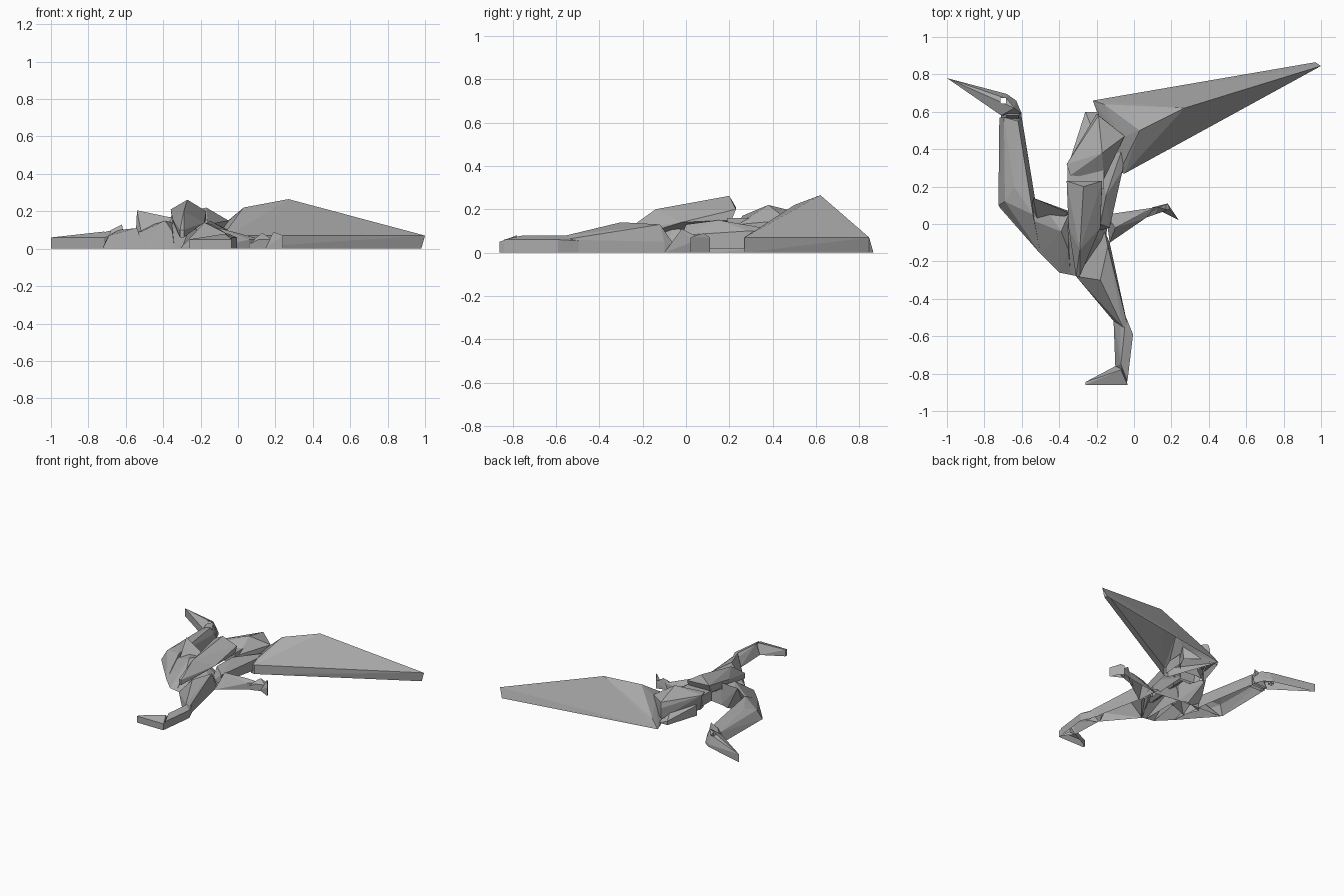
import bpy
import bmesh

cube = bpy.data.objects.get("Cube")
if cube:
    bpy.data.objects.remove(cube, do_unlink=True)

grey = bpy.data.materials.new("plain grey")
grey.use_nodes = True
grey.diffuse_color = (0.4, 0.4, 0.4, 1)
grey.node_tree.nodes["Principled BSDF"].inputs["Base Color"].default_value = grey.diffuse_color


def open_underside(mesh, floor=0.0):
    """Remove the faces lying flat on the floor, leaving a shell."""
    bm = bmesh.new()
    bm.from_mesh(mesh)
    under = [f for f in bm.faces if all(v.co.z < floor + 0.001 for v in f.verts)]
    bmesh.ops.delete(bm, geom=under, context='FACES')
    bm.to_mesh(mesh)
    bm.free()


def facet(name, outline, ridge, floor=0.0, hollow=True):
    """Faceted shell: outline points on the floor (a third number adds a wall top),
    capped by ridge points and left open underneath when hollow."""
    bm = bmesh.new()
    for x, y, *wall in outline:
        for z in [floor] + wall:
            bm.verts.new((x, y, z))
    for point in ridge:
        bm.verts.new(point)
    bmesh.ops.convex_hull(bm, input=bm.verts[:])
    loose = [v for v in bm.verts if not v.link_faces]
    bmesh.ops.delete(bm, geom=loose, context='VERTS')
    bmesh.ops.dissolve_limit(bm, angle_limit=0.01, verts=bm.verts[:], edges=bm.edges[:])
    bmesh.ops.recalc_face_normals(bm, faces=bm.faces[:])
    mesh = bpy.data.meshes.new(name)
    bm.to_mesh(mesh)
    bm.free()
    if hollow:
        open_underside(mesh, floor)
    mesh.materials.append(grey)
    obj = bpy.data.objects.new(name, mesh)
    bpy.context.scene.collection.objects.link(obj)
    return obj


# Head and beak
head = facet("head_and_beak",
             [(-1, .78, .06), (-.68, .695, .02), (-.63, .66, .02), (-.6, .59, .05), (-.71, .58, .06)],
             [(-.68, .67, .085), (-.64, .62, .1)], hollow=False)

# Square eye hole through the head, then the head is opened underneath
bpy.ops.mesh.primitive_cube_add(size=1, location=(-.7, .66, 0))
cutter = bpy.context.object
cutter.scale = (.03, .03, 1)
hole = head.modifiers.new("eye_hole", 'BOOLEAN')
hole.operation = 'DIFFERENCE'
hole.object = cutter
graph = bpy.context.evaluated_depsgraph_get()
head.data = bpy.data.meshes.new_from_object(head.evaluated_get(graph))
head.modifiers.clear()
bpy.data.objects.remove(cutter, do_unlink=True)
open_underside(head.data)

# Neck, with the raised knot behind the head
facet("neck",
      [(-.72, .57), (-.6, .57, .05), (-.53, .14), (-.5, -.16), (-.725, .1)],
      [(-.695, .57, .07), (-.62, .55, .1), (-.69, .12, .07), (-.64, .2, .1), (-.54, .05, .11)])
facet("neck_knot", [(-.71, .6), (-.6, .6), (-.605, .54), (-.71, .54)],
      [(-.62, .58, .13), (-.68, .58, .1)])

# Breast and trunk
facet("breast",
      [(-.72, .09), (-.5, -.16), (-.4, -.26), (-.34, -.27), (-.34, .07), (-.53, .08)],
      [(-.39, -.04, .15), (-.45, .05, .13), (-.35, -.14, .09), (-.35, .05, .14)])
facet("trunk",
      [(-.4, -.26), (-.3, -.28), (-.15, -.1), (-.14, .04), (-.35, .07)],
      [(-.37, -.08, .1), (-.34, .05, .15), (-.25, -.05, .14)])
facet("shoulder_spike", [(-.55, .05), (-.5, -.06), (-.34, .0), (-.35, .07), (-.42, .09)],
      [(-.54, .14, .205), (-.35, .06, .165)])

# Folded wing: inner strip, angled outer panel and the fold between them
facet("folded_wing_inner", [(-.31, -.28, .1), (-.29, -.28, .1)],
      [(-.36, .23, .21), (-.27, .2, .262), (-.17, .23, .2), (-.35, .2, .14),
       (-.17, .21, .15), (-.35, -.02, .16), (-.29, -.14, .2), (-.18, -.02, .14),
       (-.28, .1, .08)], floor=.06)
facet("folded_wing_outer",
      [(-.34, .31), (-.2, .59, .13), (-.06, .47, .13), (-.16, .24, .13), (-.33, .26)],
      [(-.36, .32, .17), (-.17, .38, .22), (-.19, .58, .17), (-.05, .47, .15),
       (-.34, .26, .17)], floor=.05)
facet("folded_wing_fold",
      [(-.355, .19, .16), (-.16, .19, .16), (-.16, .29, .16), (-.355, .31, .16)],
      [], floor=.08)
facet("folded_wing_point",
      [(-.34, .35, .1), (-.2, .45, .12), (-.19, .6), (-.26, .6, .05)], [], floor=.02)
facet("wing_link", [(-.2, -.04), (-.13, -.02, .08), (-.06, .29, .1), (-.05, .44, .1), (-.18, .3)],
      [(-.15, .15, .15), (-.18, 0, .13)], floor=.02)

# Spread wing: walled leading edge, sloping to the ground behind
facet("spread_wing",
      [(-.08, .275, .07), (-.05, .27, .07), (.98, .845), (.97, .865), (-.22, .66), (-.19, .58)],
      [(1, .845, .07), (.03, .5, .22), (.27, .62, .265),
       (-.16, .64, .06), (-.07, .46, .13)])

# Rear limb with a hooked tip
facet("rear_limb", [(-.15, .05), (-.13, -.1), (.06, .03, .05), (.12, .09, .05), (-.02, .06)],
      [(-.1, -.02, .11), (.05, .06, .07)])
facet("rear_limb_end",
      [(.02, .02), (.11, .05, .05), (.18, .075, .05), (.18, .11, .05), (.1, .09)],
      [(.13, .09, .085)])
facet("rear_limb_hook", [(.14, .07), (.24, .02, .07), (.18, .11, .07)], [(.19, .08, .09)])

# Standing leg: thigh, shin and foot
facet("thigh",
      [(-.31, -.28), (-.16, -.03), (-.13, -.1, .05), (-.03, -.56, .06), (-.1, -.53)],
      [(-.18, -.3, .14), (-.14, -.12, .13), (-.06, -.55, .08)])
facet("shin",
      [(-.11, -.5), (-.075, -.42, .05), (-.005, -.59, .06), (-.035, -.84, .06), (-.1, -.76)],
      [(-.05, -.56, .08), (-.07, -.75, .08)])
facet("foot",
      [(-.26, -.86, .05), (-.26, -.845, .05), (-.1, -.76), (-.05, -.76), (-.035, -.86, .05)],
      [(-.07, -.78, .08)])
